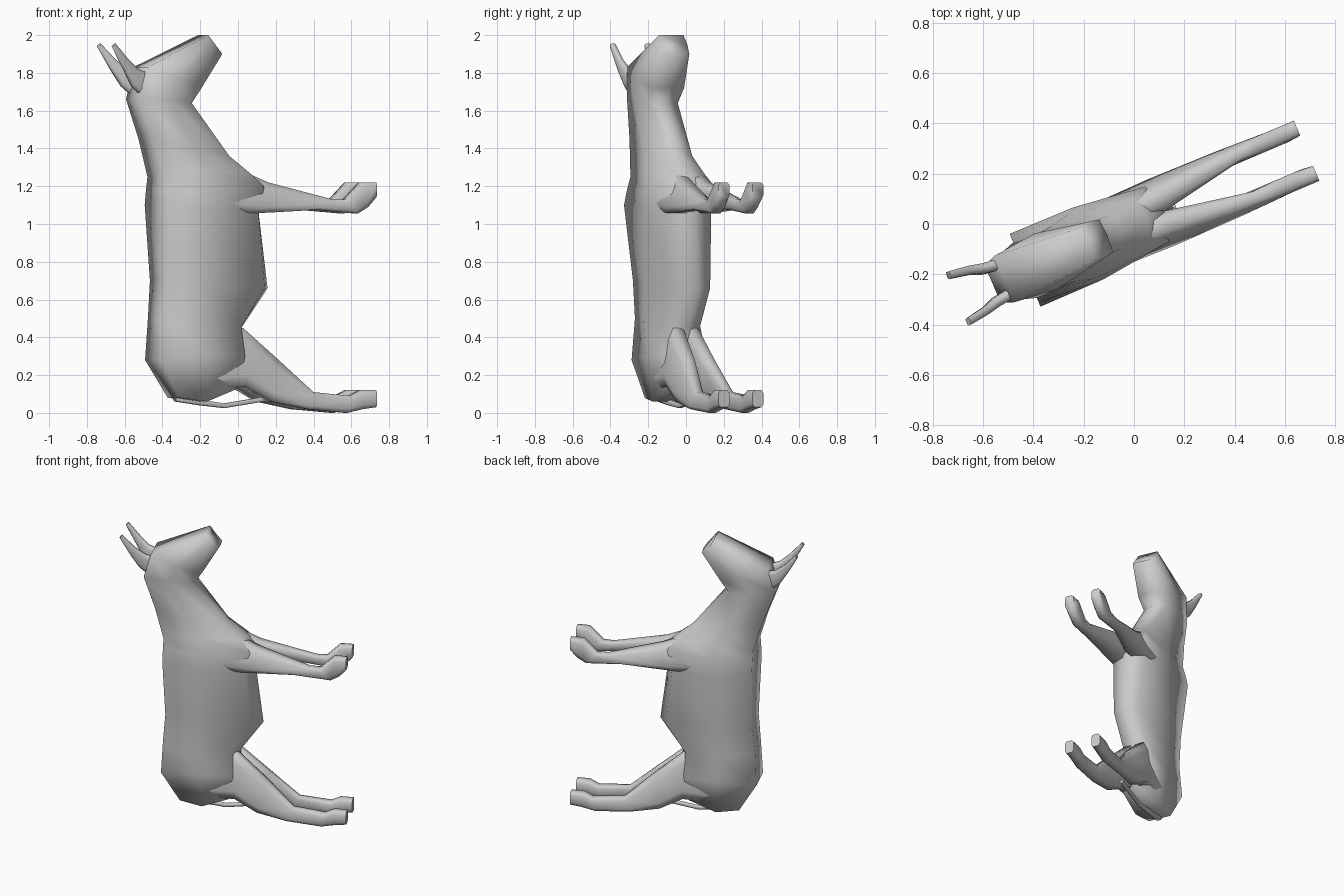
import bpy
import bmesh
import math
from mathutils import Matrix

# Remove the default cube
default_cube = bpy.data.objects.get("Cube")
if default_cube:
    bpy.data.objects.remove(default_cube, do_unlink=True)

# One plain coat colour for the whole animal
coat = bpy.data.materials.new("grey_coat")
coat.use_nodes = True
coat_colour = (0.6, 0.6, 0.6, 1)
coat.diffuse_color = coat_colour
coat.node_tree.nodes["Principled BSDF"].inputs["Base Color"].default_value = coat_colour

# The animal is turned about the vertical axis
HEADING = math.radians(23)


def loft(name, rings, mirrored=False, smooth_angle=75):
    """Skin a closed surface over rings of points, capped at both ends."""
    bm = bmesh.new()
    loops = [[bm.verts.new(point) for point in ring] for ring in rings]
    count = len(loops[0])
    for lower, upper in zip(loops, loops[1:]):
        for i in range(count):
            j = (i + 1) % count
            bm.faces.new((lower[i], lower[j], upper[j], upper[i]))
    bm.faces.new(loops[0])
    bm.faces.new(loops[-1])
    # Mirror across the animal's own middle before turning it
    if mirrored:
        bmesh.ops.mirror(bm, geom=bm.verts[:] + bm.edges[:] + bm.faces[:],
                         matrix=Matrix.Identity(4), merge_dist=0, axis='Y')
    bmesh.ops.recalc_face_normals(bm, faces=bm.faces)
    bm.transform(Matrix.Rotation(HEADING, 4, 'Z'))
    mesh = bpy.data.meshes.new(name)
    bm.to_mesh(mesh)
    bm.free()
    mesh.materials.append(coat)
    part = bpy.data.objects.new(name, mesh)
    bpy.context.collection.objects.link(part)
    bpy.ops.object.select_all(action='DESELECT')
    part.select_set(True)
    bpy.context.view_layer.objects.active = part
    bpy.ops.object.shade_smooth_by_angle(angle=math.radians(smooth_angle))


def body_ring(back, flank, low_flank, belly):
    """Mirror three (forward, side, height) points around a (forward, height) belly."""
    half = [back, flank, low_flank]
    middle = [(belly[0], 0, belly[1])]
    return half + middle + [(u, -v, z) for u, v, z in reversed(half)]


def limb_ring(top, bottom, inner, outer, crest=None, sides=8):
    """Rounded box ring between two (forward, height) points; crest is the outer side at the top."""
    def squared(value):
        stretched = value / math.cos(math.pi / sides)
        return 0.5 + 0.5 * math.copysign(abs(stretched) ** 0.55, value)

    crest = outer if crest is None else crest
    ring = []
    for i in range(sides):
        angle = math.tau * (i + 0.5) / sides
        across = squared(math.cos(angle))
        along = squared(math.sin(angle))
        edge = outer + (crest - outer) * along
        ring.append((bottom[0] + (top[0] - bottom[0]) * along,
                     inner + (edge - inner) * across,
                     bottom[1] + (top[1] - bottom[1]) * along))
    return ring


# Trunk, neck and head, from rump to muzzle
loft("body", [
    body_ring((-.37, .08, .08), (-.22, .1, .06), (-.04, .1, .13), (.0, .14)),
    body_ring((-.49, .105, .28), (-.22, .14, .3), (-.01, .12, .3), (.01, .3)),
    body_ring((-.48, .09, .5), (-.25, .14, .48), (-.02, .09, .46), (.02, .45)),
    body_ring((-.46, .11, .7), (-.22, .15, .68), (.115, .09, .66), (.17, .66)),
    body_ring((-.47, .157, 1.1), (-.2, .155, 1.06), (.07, .115, 1.05), (.12, 1.05)),
    body_ring((-.47, .14, 1.18), (-.2, .155, 1.18), (.1, .12, 1.2), (.13, 1.2)),
    body_ring((-.47, .12, 1.25), (-.22, .14, 1.28), (.03, .09, 1.27), (.06, 1.27)),
    body_ring((-.53, .1, 1.45), (-.3, .12, 1.4), (-.08, .07, 1.36), (-.05, 1.36)),
    body_ring((-.61, .08, 1.66), (-.44, .11, 1.66), (-.3, .08, 1.64), (-.27, 1.64)),
    body_ring((-.56, .1, 1.83), (-.38, .12, 1.77), (-.25, .095, 1.72), (-.22, 1.72)),
    body_ring((-.2, .07, 2.0), (-.17, .08, 1.95), (-.12, .07, 1.9), (-.115, 1.9)),
], smooth_angle=89)

# Front legs, from shoulder to hoof
loft("front_legs", [
    limb_ring((-.25, 1.29), (-.25, 1.1), .0, .13),
    limb_ring((-.05, 1.3), (-.05, 1.055), .0, .15, crest=.09),
    limb_ring((.14, 1.22), (.12, 1.06), .0, .152, crest=.1),
    limb_ring((.5, 1.13), (.4, 1.075), .065, .142, crest=.12),
    limb_ring((.57, 1.13), (.64, 1.055), .06, .13),
    limb_ring((.66, 1.22), (.7, 1.09), .06, .13),
    limb_ring((.745, 1.22), (.745, 1.14), .065, .13),
], mirrored=True)

# Hind legs, from thigh to hoof
loft("hind_legs", [
    limb_ring((-.27, .4), (-.27, .12), .0, .11),
    limb_ring((.0, .45), (.0, .14), .0, .14, crest=.085),
    limb_ring((.2, .28), (.15, .06), .02, .145, crest=.095),
    limb_ring((.39, .11), (.35, .02), .06, .14, crest=.115),
    limb_ring((.6, .09), (.58, .0), .06, .13),
    limb_ring((.66, .12), (.67, .02), .06, .13),
    limb_ring((.745, .12), (.745, .03), .065, .13),
], mirrored=True)

# Ears, swept back from the poll
loft("ears", [
    limb_ring((-.55, 1.8), (-.57, 1.67), .04, .085),
    limb_ring((-.61, 1.82), (-.64, 1.73), .05, .092),
    limb_ring((-.67, 1.87), (-.69, 1.81), .07, .105),
    limb_ring((-.75, 1.955), (-.765, 1.94), .085, .115),
], mirrored=True)

# Tail, tucked under the rump between the hind legs
loft("tail", [
    limb_ring((-.37, .09), (-.36, .06), -.02, .02),
    limb_ring((-.22, .07), (-.22, .04), -.015, .015),
    limb_ring((-.08, .05), (-.08, .025), -.012, .012),
    limb_ring((.18, .09), (.18, .065), -.01, .01),
])
